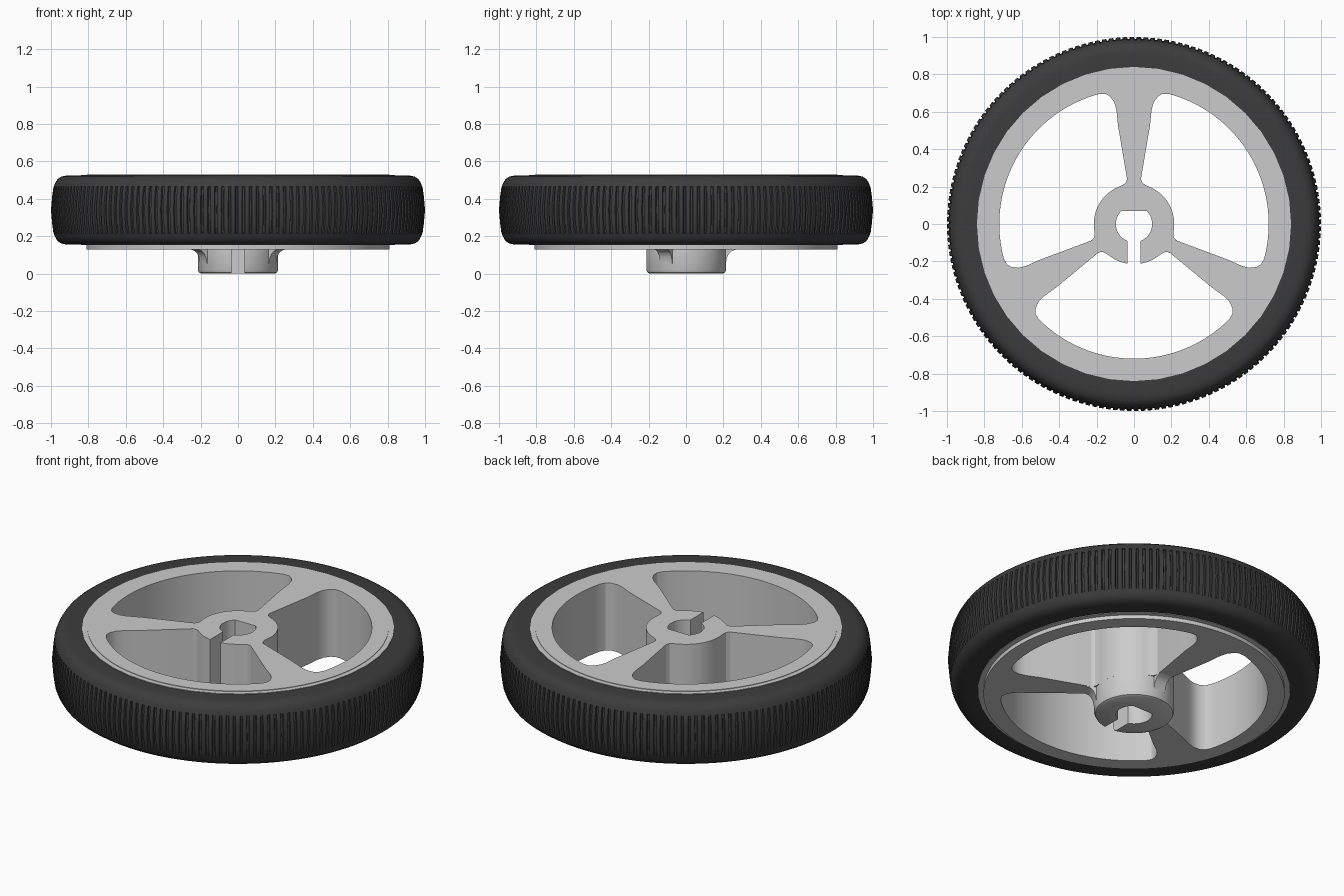
import bpy, bmesh
from math import sin, cos, pi, radians, asin, degrees
from mathutils import Matrix

if "Cube" in bpy.data.objects:
    bpy.data.objects.remove(bpy.data.objects["Cube"])


def arc(r, a0, a1, n):
    return [(r * cos(radians(a0 + (a1 - a0) * i / n)),
             r * sin(radians(a0 + (a1 - a0) * i / n))) for i in range(n + 1)]


def rot(pts, deg):
    c, s = cos(radians(deg)), sin(radians(deg))
    return [(x * c - y * s, x * s + y * c) for x, y in pts]


def finish(ob, angle=30, mat=None):
    bpy.ops.object.select_all(action='DESELECT')
    ob.select_set(True)
    bpy.context.view_layer.objects.active = ob
    bpy.ops.object.shade_smooth_by_angle(angle=radians(angle))
    if mat:
        ob.data.materials.append(mat)


def loft(name, rings, caps=True, wrap=False, angle=30, mat=None):
    """Skin a list of equal-length closed rings of 3D points."""
    bm = bmesh.new()
    vs = [[bm.verts.new(p) for p in ring] for ring in rings]
    n = len(rings[0])
    pairs = list(zip(vs, vs[1:])) + ([(vs[-1], vs[0])] if wrap else [])
    for a, b in pairs:
        for i in range(n):
            j = (i + 1) % n
            bm.faces.new((a[i], a[j], b[j], b[i]))
    if caps:
        bm.faces.new(vs[0][::-1])
        bm.faces.new(vs[-1])
    bmesh.ops.recalc_face_normals(bm, faces=bm.faces)
    me = bpy.data.meshes.new(name)
    bm.to_mesh(me)
    bm.free()
    ob = bpy.data.objects.new(name, me)
    bpy.context.collection.objects.link(ob)
    finish(ob, angle, mat)
    return ob


rubber = bpy.data.materials.new("rubber")
rubber.diffuse_color = (0.045, 0.045, 0.045, 1)
rubber.use_nodes = True
rubber.node_tree.nodes["Principled BSDF"].inputs["Base Color"].default_value = rubber.diffuse_color

# D-shaped bore joined to the clamping slot
SLOT, BORE, HUB = 0.035, 0.097, 0.215
flat = degrees(asin(0.07 / BORE))
side = degrees(asin(SLOT / BORE))
bore = arc(BORE, -90 - side, flat - 2 * flat - 180 + 0, 24) + arc(BORE, flat, -90 + side, 24)

# Window between two spokes, centred on 30 degrees
edge = [(0.062, 0.208), (0.045, 0.22), (0.037, 0.24), (0.086, 0.53), (0.094, 0.61),
        (0.105, 0.65), (0.128, 0.682), (0.152, 0.696)]
far_edge = rot([(-x, y) for x, y in edge], -120)[::-1]
hub_gap = degrees(asin(SLOT / HUB))
window = edge + arc(0.72, 75, -15, 40) + far_edge
plain = window + arc(HUB, -5, 65, 20)
slotted = (rot(window + arc(HUB, -5, 30 - hub_gap, 10), -120) + bore
           + rot(arc(HUB, 30 + hub_gap, 65, 10), -120))

# Wheel body: filled outline with three window holes
cu = bpy.data.curves.new("wheel_body", 'CURVE')
cu.dimensions, cu.fill_mode, cu.extrude = '2D', 'BOTH', 0.2
for pts in (arc(0.81, 0, 357, 119), plain, rot(plain, 120), slotted):
    sp = cu.splines.new('POLY')
    sp.points.add(len(pts) - 1)
    for p, (x, y) in zip(sp.points, pts):
        p.co = (x, y, 0, 1)
    sp.use_cyclic_u = True
tmp = bpy.data.objects.new("body_outline", cu)
bpy.context.collection.objects.link(tmp)
dg = bpy.context.evaluated_depsgraph_get()
me = bpy.data.meshes.new_from_object(tmp.evaluated_get(dg))
bpy.data.objects.remove(tmp)
bm = bmesh.new()
bm.from_mesh(me)
bmesh.ops.remove_doubles(bm, verts=bm.verts, dist=1e-5)
bmesh.ops.recalc_face_normals(bm, faces=bm.faces)
bmesh.ops.translate(bm, verts=bm.verts, vec=(0, 0, 0.33))
bm.to_mesh(me)
bm.free()
body = bpy.data.objects.new("wheel_body", me)
bpy.context.collection.objects.link(body)
finish(body)

# Hub boss projecting below the spokes
rings = []
for z, r in ((0, 0.197), (0.006, 0.209), (0.02, HUB), (0.13, HUB)):
    g = degrees(asin(SLOT / r))
    rings.append([(x, y, z) for x, y in arc(r, -90 + g, 270 - g, 64) + bore])
loft("hub_boss", rings)

# Curved fillets joining the boss to each spoke
fillet = [(0.2, 0.13), (0.27, 0.13), (0.247, 0.122), (0.23, 0.108),
          (0.219, 0.085), (0.213, 0.055), (0.2, 0.055)]
for i in range(3):
    ob = loft("spoke_fillet", [[(x, y, z) for y, z in fillet] for x in (-0.038, 0.038)])
    ob.data.transform(Matrix.Rotation(i * 2 * pi / 3, 4, 'Z'))

# Faceted flange the tyre seats on
prof = [(0.8, 0.153), (0.84, 0.153), (0.84, 0.527), (0.8, 0.527)]
loft("rim_flange", [[(r * cos(a), r * sin(a), z) for r, z in prof]
                    for a in (2 * pi * i / 40 for i in range(40))], caps=False, wrap=True, angle=20)

# Tyre with fine cross grooves in the tread (radius, height from middle, groove depth)
half = [(0.825, 0.184, 0), (0.915, 0.185, 0), (0.945, 0.179, 0), (0.966, 0.164, 0),
        (0.979, 0.142, 0), (0.985, 0.125, 0), (0.987, 0.122, 0.008), (0.994, 0.07, 0.009)]
prof = ([(r, 0.34 - h, g) for r, h, g in half] + [(1.0, 0.34, 0.01)]
        + [(r, 0.34 + h, g) for r, h, g in half[::-1]])
TEETH = 168
sections = []
for i in range(TEETH * 4):
    a = 2 * pi * (i // 4 + (0, 0.6, 0.68, 0.92)[i % 4]) / TEETH
    low = i % 4 >= 2
    sections.append([((r - g * low) * cos(a), (r - g * low) * sin(a), z) for r, z, g in prof])
loft("tyre", sections, caps=False, wrap=True, mat=rubber)
